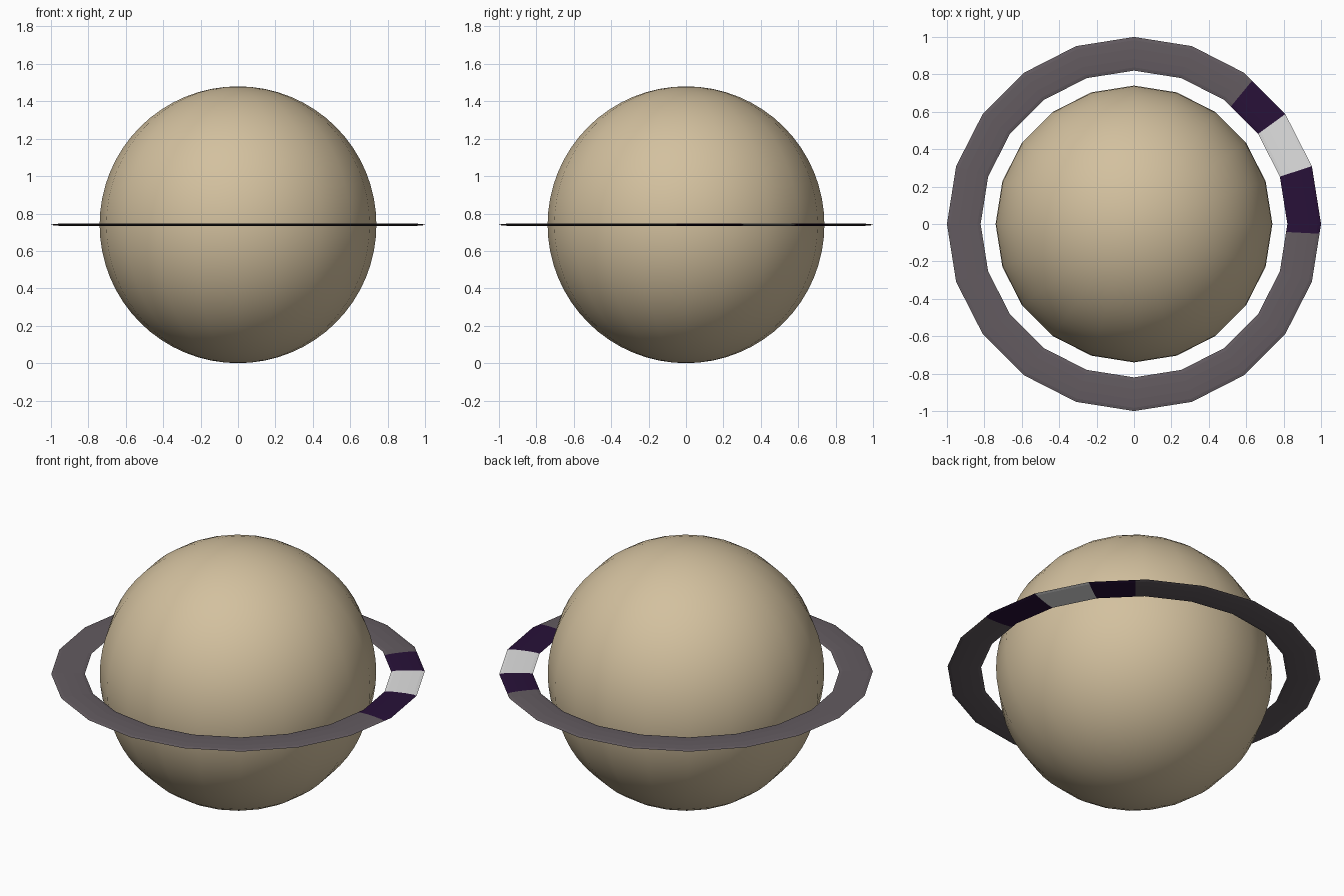
import bpy, bmesh, math

if "Cube" in bpy.data.objects:
    bpy.data.objects.remove(bpy.data.objects["Cube"])

SIDES = 20
R = 0.74            # globe radius, also the height of its centre


def material(name, rgb):
    m = bpy.data.materials.new(name)
    m.diffuse_color = (*rgb, 1)
    m.use_nodes = True
    m.node_tree.nodes["Principled BSDF"].inputs["Base Color"].default_value = m.diffuse_color
    return m


sand = material("sand", (0.65, 0.53, 0.345))
grey = material("ring grey", (0.125, 0.105, 0.118))
violet = material("dark violet", (0.021, 0.0055, 0.04))
white = material("white", (0.75, 0.75, 0.75))

# Globe
bpy.ops.mesh.primitive_uv_sphere_add(segments=SIDES, ring_count=32, radius=R, location=(0, 0, R))
globe = bpy.context.object
globe.name = "globe"
globe.data.materials.append(sand)
bpy.ops.object.shade_smooth()

# Thin ring: flat oval section swept round a 20-sided path
MID, HALF_W, HALF_H, POINTS = 0.91, 0.09, 0.007, 10
step = 360 / SIDES
angles = sorted([i * step for i in range(SIDES)] + [50.5, 357])   # extra cuts bound the stripes
bm = bmesh.new()
loops = []
for a in angles:
    # keep the extra cuts on the straight side of the polygon
    off = a % step
    k = 1 if off == 0 else math.cos(math.radians(step / 2)) / math.cos(math.radians(off - step / 2))
    c, s = math.cos(math.radians(a)) * k, math.sin(math.radians(a)) * k
    loop = []
    for j in range(POINTS):
        t = 2 * math.pi * j / POINTS
        r = MID + HALF_W * math.cos(t)
        loop.append(bm.verts.new((r * c, r * s, R + HALF_H * math.sin(t))))
    loops.append(loop)

for i, a in enumerate(angles):
    n = (i + 1) % len(angles)
    b = angles[n] if n else 360
    m = (a + b) / 2
    # stripes: violet, white, violet on the right-hand side
    if 18 < m < 36:
        idx = 2
    elif 36 < m < 50.5 or m < 18 or m > 357:
        idx = 1
    else:
        idx = 0
    for j in range(POINTS):
        q = (j + 1) % POINTS
        f = bm.faces.new((loops[i][j], loops[n][j], loops[n][q], loops[i][q]))
        f.material_index = idx
bmesh.ops.recalc_face_normals(bm, faces=bm.faces)
mesh = bpy.data.meshes.new("ring")
bm.to_mesh(mesh)
bm.free()
for mat in (grey, violet, white):
    mesh.materials.append(mat)
ring = bpy.data.objects.new("ring", mesh)
bpy.context.collection.objects.link(ring)
